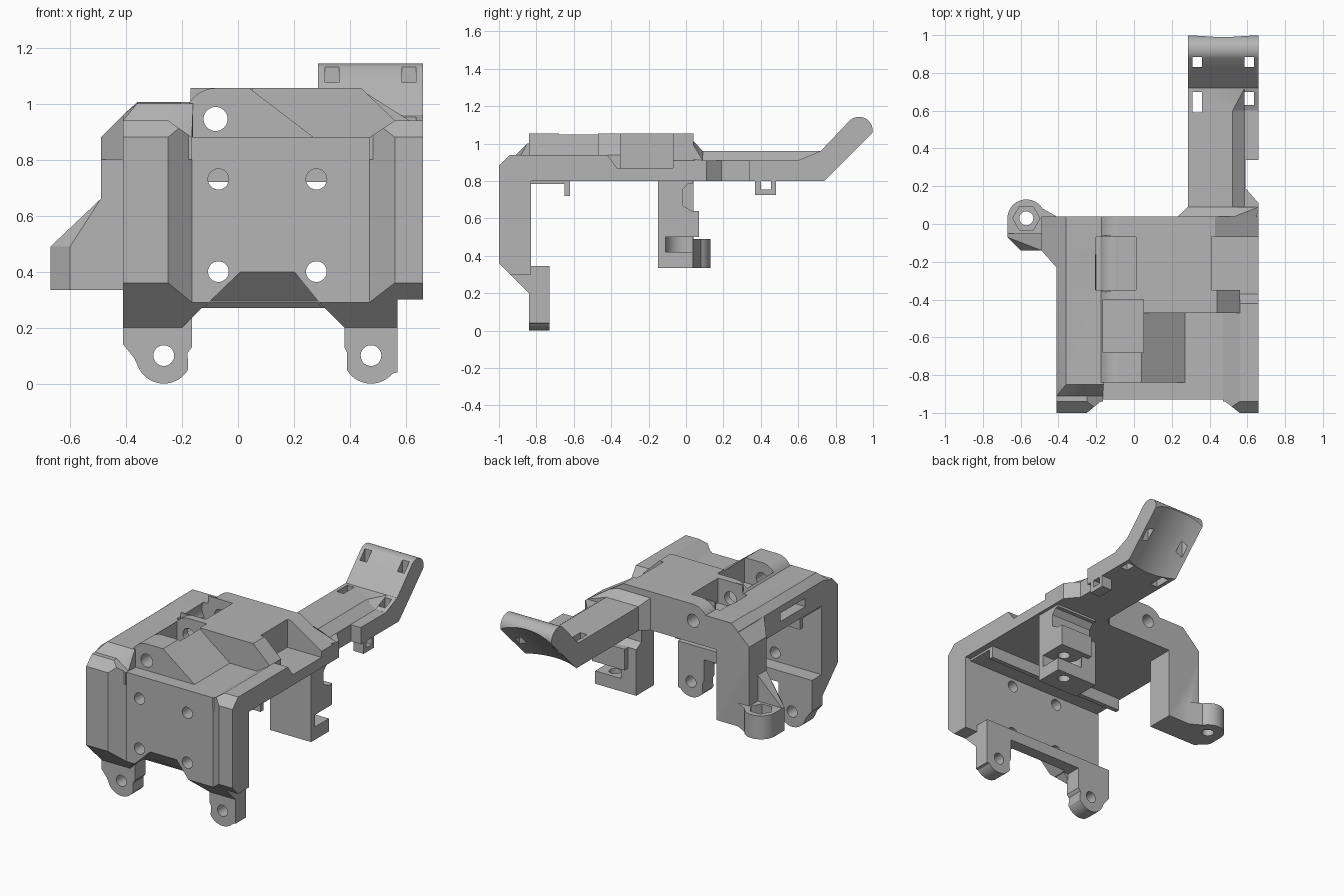
import bpy, bmesh, math
from mathutils import Vector, Matrix

if "Cube" in bpy.data.objects:
    bpy.data.objects.remove(bpy.data.objects["Cube"], do_unlink=True)

grey = bpy.data.materials.new("plain grey")
grey.use_nodes = True
grey.diffuse_color = (0.46, 0.46, 0.46, 1)
grey.node_tree.nodes["Principled BSDF"].inputs["Base Color"].default_value = (0.46, 0.46, 0.46, 1)


# Each solid is a function that adds itself to a bmesh
def place(axis, p, d):
    return {"x": (d, p[0], p[1]), "y": (p[0], d, p[1]), "z": (p[0], p[1], d)}[axis]


def prism(axis, pts, a, b):
    def add(bm):
        lo = [bm.verts.new(place(axis, p, a)) for p in pts]
        hi = [bm.verts.new(place(axis, p, b)) for p in pts]
        faces = [bm.faces.new(lo), bm.faces.new(hi)]
        for i in range(len(pts)):
            j = (i + 1) % len(pts)
            faces.append(bm.faces.new((lo[i], lo[j], hi[j], hi[i])))
        bmesh.ops.recalc_face_normals(bm, faces=faces)
    return add


def box(x0, x1, y0, y1, z0, z1):
    return prism("z", [(x0, y0), (x1, y0), (x1, y1), (x0, y1)], z0, z1)


def arc(cx, cy, r, start, end, n=24):
    angles = [math.radians(start + (end - start) * i / n) for i in range(n + 1)]
    return [(cx + r * math.cos(t), cy + r * math.sin(t)) for t in angles]


def rod(axis, c, r, a, b, n=32):
    return prism(axis, arc(c[0], c[1], r, 0, 360, n)[:-1], a, b)


def hull(pts):
    def add(bm):
        verts = [bm.verts.new(p) for p in pts]
        bmesh.ops.convex_hull(bm, input=verts)
    return add


def loft(axis, pts_a, a, pts_b, b):
    return hull([place(axis, p, a) for p in pts_a] + [place(axis, p, b) for p in pts_b])


def mesh_object(name, solids):
    bm = bmesh.new()
    for add in solids:
        add(bm)
    mesh = bpy.data.meshes.new(name)
    bm.to_mesh(mesh)
    bm.free()
    obj = bpy.data.objects.new(name, mesh)
    bpy.context.collection.objects.link(obj)
    return obj


def build(name, solids, cuts=()):
    obj = mesh_object(name, solids)
    if cuts:
        cutter = mesh_object(name + "_cutter", cuts)
        cutter.hide_render = True
        mod = obj.modifiers.new("cut", "BOOLEAN")
        mod.operation, mod.solver, mod.object, mod.use_self = "DIFFERENCE", "EXACT", cutter, True
        bpy.context.view_layer.update()
        baked = bpy.data.meshes.new_from_object(obj.evaluated_get(bpy.context.evaluated_depsgraph_get()))
        obj.modifiers.clear()
        obj.data = baked
        bpy.data.objects.remove(cutter, do_unlink=True)
    obj.data.materials.clear()
    obj.data.materials.append(grey)
    bpy.ops.object.select_all(action="DESELECT")
    obj.select_set(True)
    bpy.context.view_layer.objects.active = obj
    bpy.ops.object.shade_smooth_by_angle(angle=math.radians(30))
    return obj


# Front plate with raised side columns, chamfers and screw holes
plate = prism("z", [(-.41, -.83), (-.41, -1), (-.25, -1), (-.165, -.93),
                    (.47, -.93), (.56, -1), (.66, -1), (.66, -.83)], .2, .94)
plate_cuts = [
    prism("y", [(-.25, .94), (-.165, .88), (.47, .88), (.56, .94), (.56, 1.1), (-.25, 1.1)], -1.1, -.8),
    prism("x", [(-1.01, .87), (-.93, .95), (-1.01, .95)], -.6, .8),
    prism("x", [(-1.01, .37), (-.82, .18), (-1.01, .18)], -.6, .8),
    prism("y", [(-.21, .19), (-.13, .27), (.31, .27), (.39, .19)], -1.1, -.7),
    loft("y", [(-.13, .265), (.01, .4), (.2, .4), (.31, .265)], -.93, [(-.13, .265), (.31, .265)], -.8),
    prism("y", [(-.13, .265), (.01, .4), (.2, .4), (.31, .265)], -1.1, -.929),
    box(.57, .8, -1.1, -.7, .1, .3),
]
plate_cuts += [rod("y", (x, z), .037, -1.1, -.7) for x in (-.07, .28) for z in (.4, .73)]
build("front_plate", [plate], plate_cuts)

# Mounting lugs under the front plate, joined by a crossbar
left = [(-.41, .345), (-.41, .14), (-.37, .09)] + arc(-.265, .1, .1, 200, 330) + [(-.18, .11), (-.165, .13), (-.165, .345)]
right = [(.38, .345), (.38, .13), (.39, .11)] + arc(.475, .1, .1, 210, 320) + [(.57, .04), (.57, .345)]
for name, shape, x in (("left_side_lug", left, -.265), ("right_side_lug", right, .475)):
    build(name, [prism("y", shape, -.84, -.73)], [rod("y", (x, .1), .037, -1, -.6)])
build("lug_crossbar", [box(-.17, .39, -.83, -.73, .27, .345)],
      [loft("y", [(-.13, .26), (.01, .4), (.2, .4), (.31, .26)], -.93, [(-.13, .26), (.31, .26)], -.8)])
build("underside_rib", [box(-.4, .62, -.65, -.62, .72, .81), box(-.4, .62, -.84, -.65, .785, .81)])

# Top plate: slab, side rails, raised deck and the rod housing
slab = prism("z", [(-.41, -.93), (.66, -.93), (.66, .04), (-.41, .04)], .8, .87)
rail = [(-.41, .8), (-.41, .96), (-.36, 1.0), (-.16, 1.0), (-.16, .8)]
wide_rail = [(-.49, .8), (-.49, .88), (-.36, 1.005), (-.16, 1.005), (-.16, .8)]
low_rail = [(-.41, .8), (-.41, .94), (-.25, .94), (-.165, .88), (-.165, .8)]
side = [(.47, .8), (.47, .88), (.56, .94), (.66, .94), (.66, .8)]
side_low = [(.47, .8), (.47, .87), (.66, .87), (.66, .8)]
dome = arc(-.08, .945, .11, 150, 90, 10)
deck = [(-.17, .8)] + dome + [(.44, 1.055), (.56, .94), (.56, .8)]
back_deck = [(-.17, .8)] + dome + [(.43, 1.055), (.66, .91), (.66, .8)]
housing = [(-.17, .8)] + dome + [(.04, 1.055), (.06, 1.04), (.27, .88), (.27, .8)]
top_solids = [
    slab, box(-.17, .5, -.93, -.4, .8, .88),
    prism("y", rail, -.85, .04), loft("y", low_rail, -.91, rail, -.85), prism("y", low_rail, -.94, -.9),
    prism("y", wide_rail, -.14, .04), loft("y", rail, -.23, wide_rail, -.14),
    prism("y", side, -.94, -.42), loft("y", side, -.42, side_low, -.37),
    prism("y", deck, -.47, -.35), box(-.17, .41, -.36, -.06, .8, 1.055),
    prism("y", back_deck, -.07, .04), prism("y", housing, -.84, -.46),
]
top_cuts = [
    box(-.165, .05, -.68, -.4, .89, 1.2),
    box(-.2, .01, -.35, -.07, .89, 1.2),
    rod("y", (-.13, .96), .085, -.35, -.07),
    rod("y", (-.08, .945), .043, -1, .2),
    box(-.5, -.33, -.66, -.4, .86, .915),
]
build("top_plate", top_solids, top_cuts)

# Arm reaching back, with an upturned curved end
profile = [(-.02, .8), (.74, .8), (.99, 1.04)] + arc(.925, 1.07, .073, -20, 130, 12) + [(.72, .96), (-.02, .96)]
tilt = Matrix.Rotation(math.radians(-45), 4, "X")


def saddle(bm):
    centre = Vector((.4725, .87, .93)) + Vector((0, .7071, -.7071)) * .463
    bmesh.ops.create_cone(bm, cap_ends=True, segments=128, radius1=.5, radius2=.5, depth=1.4,
                          matrix=Matrix.Translation(centre) @ tilt)


arm_cuts = [
    saddle,
    prism("z", [(.8, .11), (.66, .11), (.59, .19), (.59, .34), (.8, .34)], .7, 1.2),
    prism("y", [(.52, .961), (.585, .91), (.8, .91), (.8, 1.3), (.52, 1.3)], -.1, .6),
    loft("y", [(.52, .961), (.585, .91), (.8, .91), (.8, .961)], .599, [(.585, .961), (.8, .961)], .72),
]
for x in (.335, .61):
    arm_cuts.append(box(x - .025, x + .025, .83, .885, .8, 1.3))
    arm_cuts.append(box(x - .025, x + .025, .59 if x < .5 else .63, .7, .7, 1.1))
build("arm", [prism("x", profile, .285, .66)], arm_cuts)
build("arm_root", [
    hull([(.19, 0, .8), (.19, 0, 1.055), (.43, 0, 1.055), (.64, 0, .92), (.66, 0, .8),
          (.285, .09, .8), (.285, .09, .96), (.52, .09, .96), (.585, .09, .91), (.66, .09, .8), (.66, .09, .91)]),
])
build("arm_clip", [box(.585, .66, .37, .48, .725, .81)], [box(.5, .8, .4, .455, .755, .8)])

# Hanging post with a rounded notch and a pocket for a fastener
notch = arc(.04, .70, .06, 270, 90, 10)
build("hanging_post", [box(.34, .64, -.15, .035, .335, .81), box(.4, .64, .03, .07, .5, .64)],
      [prism("x", [(.2, .64), (.03, .64), (-.02, .67), (-.02, .75), (.01, .785), (.2, .785)], .2, .8),
       rod("z", (.54, -.01), .1, .42, .5), box(.54, .8, -.11, .2, .42, .5),
       rod("z", (.54, -.03), .037, .2, .66)])

# Side ear: block, sloping web and a round lug with a nut pocket
web = [(-.67, .335), (-.67, .49), (-.49, .66), (-.49, .81), (-.25, .81), (-.25, .335)]
ear = prism("z", [(-.67, .03), (-.67, -.07), (-.6, -.14), (-.41, -.14), (-.41, .04), (-.48, .08)]
            + arc(-.57, .03, .1, 30, 180), .335, .49)
build("side_ear", [
    ear, box(-.49, -.25, -.14, .04, .335, .81),
    loft("z", [(-.67, -.07), (-.6, -.14), (-.48, -.14), (-.48, -.05), (-.67, -.05)], .489,
         [(-.49, -.14), (-.48, -.14), (-.48, -.05), (-.49, -.05)], .66),
], [rod("z", (-.57, .03), .037, .2, .6), rod("z", (-.57, .03), .072, .42, .8, 6)])
